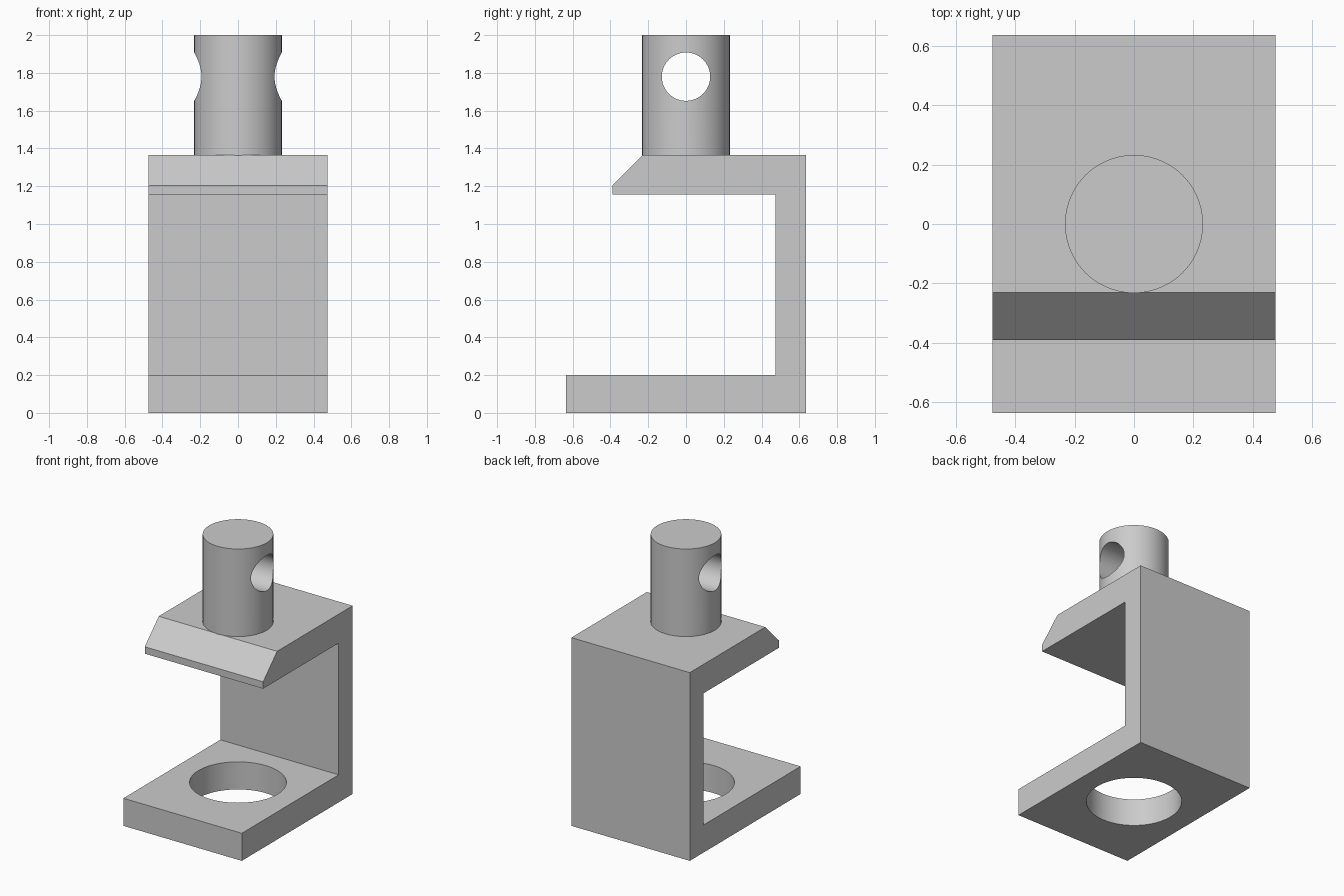
import bpy
import bmesh
import math

cube = bpy.data.objects.get("Cube")
if cube:
    bpy.data.objects.remove(cube, do_unlink=True)

HALF_WIDTH = 0.475
PLATE_TOP = 1.365

grey = bpy.data.materials.new("plain_grey")
grey.use_nodes = True
grey.diffuse_color = (0.6, 0.6, 0.6, 1)
grey.node_tree.nodes["Principled BSDF"].inputs["Base Color"].default_value = (0.6, 0.6, 0.6, 1)


def cylinder(name, radius, depth, location, rotation=(0, 0, 0)):
    bpy.ops.mesh.primitive_cylinder_add(vertices=96, radius=radius, depth=depth,
                                        location=location, rotation=rotation)
    obj = bpy.context.object
    obj.name = name
    obj.data.materials.append(grey)
    return obj


def extrude_profile(name, profile, half_width):
    """Extrude a (y, z) outline along x."""
    bm = bmesh.new()
    face = bm.faces.new([bm.verts.new((-half_width, y, z)) for y, z in profile])
    result = bmesh.ops.extrude_face_region(bm, geom=[face])
    moved = [v for v in result["geom"] if isinstance(v, bmesh.types.BMVert)]
    bmesh.ops.translate(bm, verts=moved, vec=(2 * half_width, 0, 0))
    bmesh.ops.recalc_face_normals(bm, faces=bm.faces)
    mesh = bpy.data.meshes.new(name)
    bm.to_mesh(mesh)
    bm.free()
    obj = bpy.data.objects.new(name, mesh)
    bpy.context.collection.objects.link(obj)
    mesh.materials.append(grey)
    return obj


def drill(obj, cutter):
    """Cut a hole, drop the cutter and shade the curved walls smooth."""
    mod = obj.modifiers.new("hole", "BOOLEAN")
    mod.operation = "DIFFERENCE"
    mod.solver = "EXACT"
    mod.object = cutter
    bpy.ops.object.select_all(action="DESELECT")
    obj.select_set(True)
    bpy.context.view_layer.objects.active = obj
    bpy.ops.object.modifier_apply(modifier=mod.name)
    bpy.data.objects.remove(cutter, do_unlink=True)
    bpy.ops.object.shade_smooth_by_angle(angle=math.radians(30))


# C-shaped bracket: long base, back wall, short upper jaw with chamfered lip
bracket = extrude_profile("clamp_bracket", [
    (-0.635, 0), (0.635, 0), (0.635, PLATE_TOP), (-0.23, PLATE_TOP),
    (-0.39, 1.205), (-0.39, 1.155), (0.475, 1.155), (0.475, 0.2), (-0.635, 0.2),
], HALF_WIDTH)
drill(bracket, cylinder("base_hole_cutter", 0.318, 0.6, (0, 0, 0.1)))

# Upright post with a cross hole from side to side
post_bottom = PLATE_TOP - 0.03
post = cylinder("post", 0.232, 2 - post_bottom, (0, 0, (2 + post_bottom) / 2))
drill(post, cylinder("cross_hole_cutter", 0.128, 1, (0, 0, 1.78), (0, math.pi / 2, 0)))
